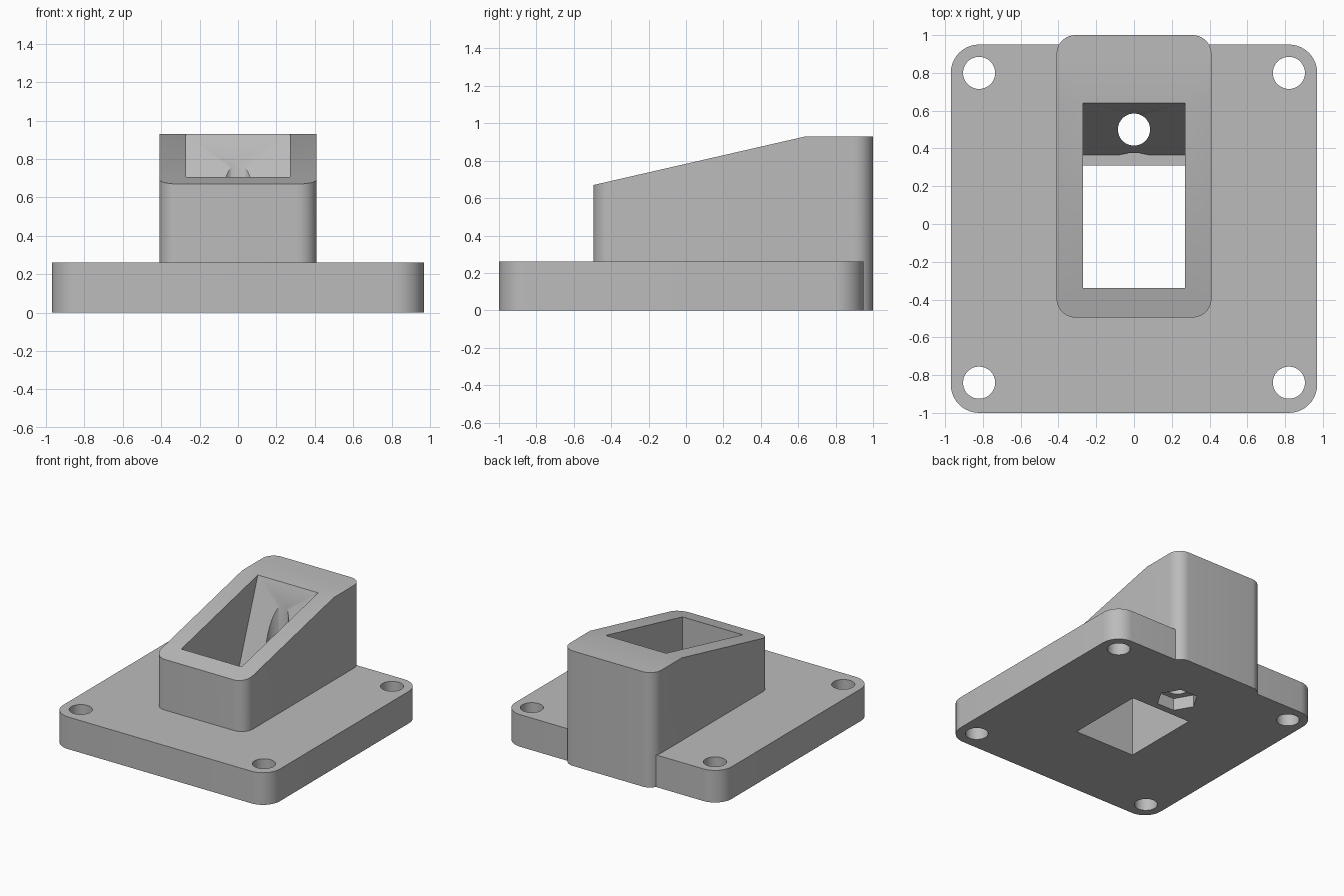
import bpy, bmesh, math
from mathutils import Vector

cube = bpy.data.objects.get("Cube")
if cube:
    bpy.data.objects.remove(cube, do_unlink=True)

grey = bpy.data.materials.new("plain grey")
grey.use_nodes = True
colour = (0.5, 0.5, 0.5, 1)
grey.diffuse_color = colour
grey.node_tree.nodes["Principled BSDF"].inputs["Base Color"].default_value = colour


def prism(name, points, offset):
    """Extrude a closed outline of 3D points along an offset."""
    bm = bmesh.new()
    face = bm.faces.new([bm.verts.new(p) for p in points])
    moved = bmesh.ops.extrude_face_region(bm, geom=[face])["geom"]
    bmesh.ops.translate(bm, vec=Vector(offset),
                        verts=[v for v in moved if isinstance(v, bmesh.types.BMVert)])
    bmesh.ops.recalc_face_normals(bm, faces=bm.faces)
    mesh = bpy.data.meshes.new(name)
    bm.to_mesh(mesh)
    bm.free()
    mesh.materials.append(grey)
    obj = bpy.data.objects.new(name, mesh)
    bpy.context.collection.objects.link(obj)
    return obj


def rounded_block(name, half_x, y0, y1, height, radius, steps=10):
    corners = [(1, y1, 0), (-1, y1, 90), (-1, y0, 180), (1, y0, 270)]
    points = []
    for side, y, start in corners:
        cx = side * (half_x - radius)
        cy = y - radius if y == y1 else y + radius
        for i in range(steps + 1):
            a = math.radians(start + 90 * i / steps)
            points.append((cx + radius * math.cos(a), cy + radius * math.sin(a), 0))
    return prism(name, points, (0, 0, height))


def side_prism(name, profile, half_x):
    return prism(name, [(-half_x, y, z) for y, z in profile], (2 * half_x, 0, 0))


def round_cutter(name, x, y, z0, z1, r0, r1=None, sides=48):
    bpy.ops.mesh.primitive_cone_add(vertices=sides, radius1=r0, radius2=r0 if r1 is None else r1,
                                    depth=z1 - z0, location=(x, y, (z0 + z1) / 2))
    obj = bpy.context.object
    obj.name = name
    obj.data.materials.append(grey)
    return obj


def combine(target, other, operation):
    other.hide_render = True
    mod = target.modifiers.new(operation.lower(), "BOOLEAN")
    mod.operation = operation
    mod.solver = "EXACT"
    mod.object = other
    bpy.ops.object.select_all(action="DESELECT")
    bpy.context.view_layer.objects.active = target
    target.select_set(True)
    bpy.ops.object.modifier_apply(modifier=mod.name)
    bpy.data.objects.remove(other, do_unlink=True)


# Base plate and sloping tower
body = rounded_block("mounting_bracket", 0.97, -1.0, 0.95, 0.26, 0.15)
tower = rounded_block("tower", 0.41, -0.495, 1.0, 0.93, 0.1)
slope = side_prism("slope_cutter", [(-0.8, 0.6), (0.64, 0.93), (0.64, 1.2), (-0.8, 1.2)], 0.6)
combine(tower, slope, "DIFFERENCE")
combine(body, tower, "UNION")

# Rectangular shaft with a steep back wall and a small ledge
shaft = side_prism("shaft_cutter", [(-0.34, -0.1), (0.31, -0.1), (0.31, 0.18), (0.365, 0.18),
                                    (0.64, 0.93), (0.64, 1.1), (-0.34, 1.1)], 0.27)
combine(body, shaft, "DIFFERENCE")

# Corner screw holes
for x in (-0.82, 0.82):
    for y in (-0.84, 0.8):
        combine(body, round_cutter("hole_cutter", x, y, -0.1, 0.4, 0.085), "DIFFERENCE")

# Bolt hole in the back wall, flared at the ledge, with a hexagonal nut pocket beneath
combine(body, round_cutter("bolt_cutter", 0, 0.5, -0.1, 1.0, 0.085), "DIFFERENCE")
combine(body, round_cutter("flare_cutter", 0, 0.5, 0.18, 0.25, 0.157, 0.084), "DIFFERENCE")
hexagon = [(0.155 * math.cos(k * math.pi / 3), 0.5 + 0.155 * math.sin(k * math.pi / 3), -0.1)
           for k in range(6)]
combine(body, prism("nut_cutter", hexagon, (0, 0, 0.2)), "DIFFERENCE")

# One flat colour and smooth rounded corners
body.data.materials.clear()
body.data.materials.append(grey)
for poly in body.data.polygons:
    poly.material_index = 0
bpy.ops.object.select_all(action="DESELECT")
body.select_set(True)
bpy.context.view_layer.objects.active = body
bpy.ops.object.shade_smooth_by_angle(angle=math.radians(30))
